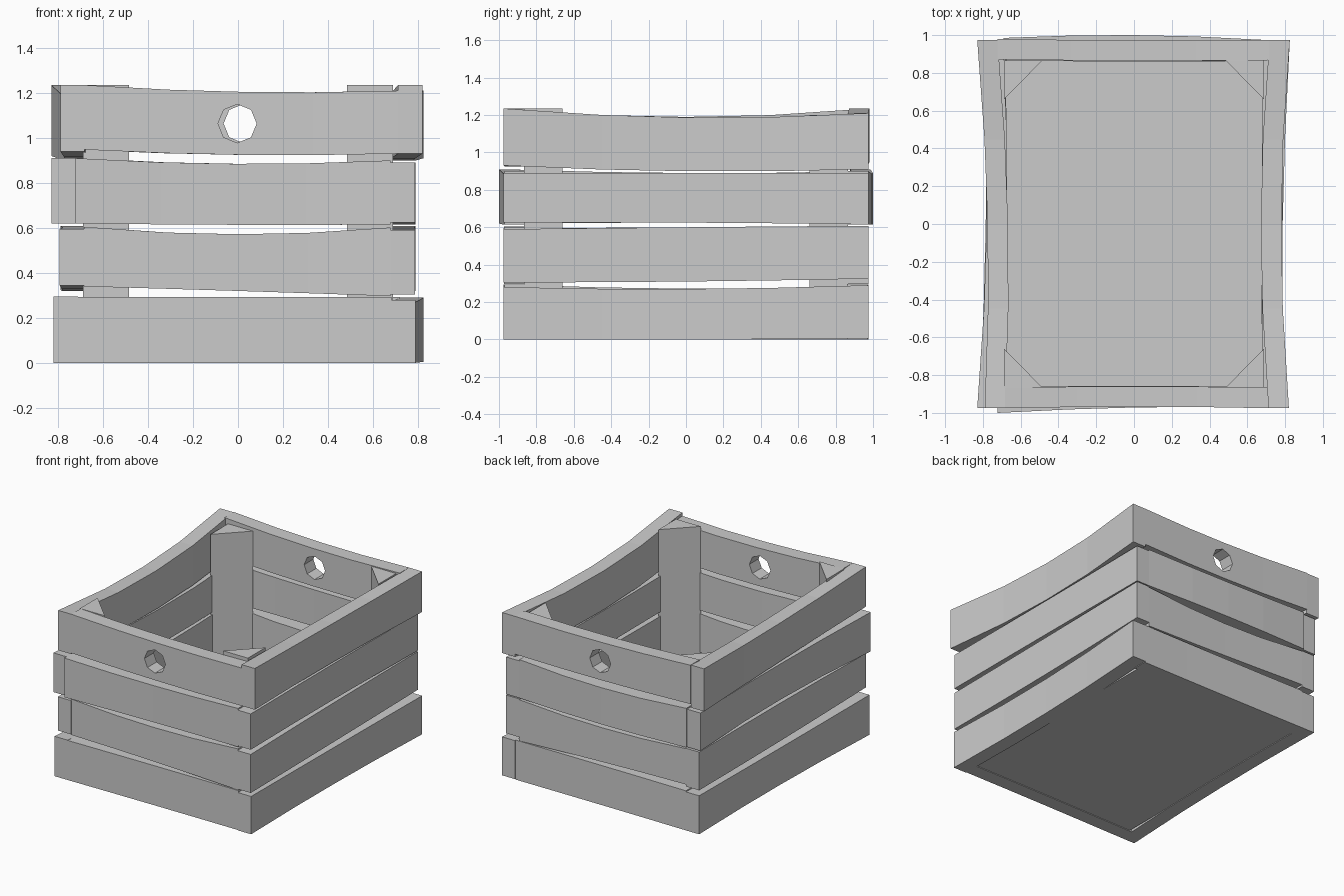
import bpy, bmesh, math
from mathutils import Matrix, Vector

if "Cube" in bpy.data.objects:
    bpy.data.objects.remove(bpy.data.objects["Cube"])

THICK = 0.108
END = 0.975
STATIONS = (0, 0.27, 0.5, 0.73, 1)


def bend(v, t):
    """Curve through start, middle and end values."""
    a, m, b = v
    return a * (1 - t) * (1 - 2 * t) + 4 * m * t * (1 - t) + b * t * (2 * t - 1)


def new_object(name, bm):
    bmesh.ops.recalc_face_normals(bm, faces=bm.faces)
    mesh = bpy.data.meshes.new(name)
    bm.to_mesh(mesh)
    bm.free()
    ob = bpy.data.objects.new(name, mesh)
    bpy.context.collection.objects.link(ob)
    return ob


def plank(name, along_y, sign, span, off, low, high):
    """Warped board: off is the outer face distance, low/high the z edges."""
    bm = bmesh.new()
    prev = None
    for t in STATIONS:
        s = span[0] + (span[1] - span[0]) * t
        o, lo, hi = bend(off, t), bend(low, t), bend(high, t)
        ring = []
        for d, z in ((o, lo), (o, hi), (o - THICK, hi), (o - THICK, lo)):
            ring.append(bm.verts.new((sign * d, s, z) if along_y else (s, sign * d, z)))
        if prev:
            for i in range(4):
                j = (i + 1) % 4
                bm.faces.new((prev[i], prev[j], ring[j], ring[i]))
        else:
            bm.faces.new(ring)
        prev = ring
    bm.faces.new(prev[::-1])
    return new_object(name, bm)


def prism(name, outline, z0, z1):
    bm = bmesh.new()
    f = bm.faces.new([bm.verts.new((x, y, z0)) for x, y in outline])
    top = bmesh.ops.extrude_face_region(bm, geom=[f])
    verts = [g for g in top["geom"] if isinstance(g, bmesh.types.BMVert)]
    bmesh.ops.translate(bm, verts=verts, vec=(0, 0, z1 - z0))
    return new_object(name, bm)


# Side planks, bottom row to top row: outer offset, lower edge, upper edge
right = [
    ((.79, .787, .825), (0, 0, .005), (.28, .27, .29)),
    ((.787, .785, .79), (.305, .31, .325), (.59, .60, .608)),
    ((.787, .785, .79), (.625, .625, .615), (.89, .89, .89)),
    ((.82, .78, .825), (.93, .90, .91), (1.235, 1.187, 1.21)),
]
left = [
    ((.82, .785, .79), (0, 0, 0), (.295, .272, .285)),
    ((.793, .78, .79), (.345, .32, .325), (.595, .60, .608)),
    ((.83, .78, .80), (.62, .625, .62), (.91, .89, .90)),
    ((.79, .775, .83), (.94, .905, .92), (1.235, 1.19, 1.235)),
]
for sign, side, rows in ((1, "right", right), (-1, "left", left)):
    for i, row in enumerate(rows):
        plank(f"{side}_plank_{i + 1}", True, sign, (-END, END), *row)

# End planks fit between the side planks
heights = [
    ((0, 0, 0), (.293, .293, .293)),
    ((.34, .32, .297), (.605, .572, .602)),
    ((.62, .614, .615), (.91, .885, .90)),
    ((.948, .925, .93), (1.235, 1.205, 1.21)),
]
front_off = [(.975, .97, .97), (.972, .965, .972), (1.0, .972, .97), (.975, .967, .975)]
back_off = [(.975, .97, .97), (.975, .968, .975), (.985, 1.0, .975), (.98, .972, .975)]
for sign, side, offs in ((-1, "front", front_off), (1, "back", back_off)):
    k = 0 if sign < 0 else 2
    for i, (low, high) in enumerate(heights):
        span = (THICK - left[i][0][k], right[i][0][k] - THICK)
        board = plank(f"{side}_plank_{i + 1}", False, sign, span, offs[i], low, high)
    # Octagonal hand hole in the top board
    bm = bmesh.new()
    bmesh.ops.create_cone(bm, cap_ends=True, segments=8, radius1=.086, radius2=.086, depth=.5,
                          matrix=Matrix.Translation(Vector((-.003 if sign < 0 else .022, sign * .92, 1.064)))
                          @ Matrix.Rotation(math.pi / 2, 4, 'X'))
    cutter = new_object(f"{side}_hole_cutter", bm)
    cutter.hide_render = True
    cutter.hide_set(True)
    cutter.display_type = 'WIRE'
    mod = board.modifiers.new("hand_hole", 'BOOLEAN')
    mod.object = cutter
    mod.operation = 'DIFFERENCE'
    mod.solver = 'EXACT'

# Triangular corner posts
for sx in (-1, 1):
    for sy, top in ((-1, 1.235), (1, 1.2)):
        name = ("front" if sy < 0 else "back") + ("_left" if sx < 0 else "_right") + "_post"
        prism(name, [(sx * .688, sy * .866), (sx * .485, sy * .866), (sx * .688, sy * .66)], .02, top)

# Floor panel
prism("floor", [(-.69, -.87), (.69, -.87), (.69, .87), (-.69, .87)], .005, .08)
